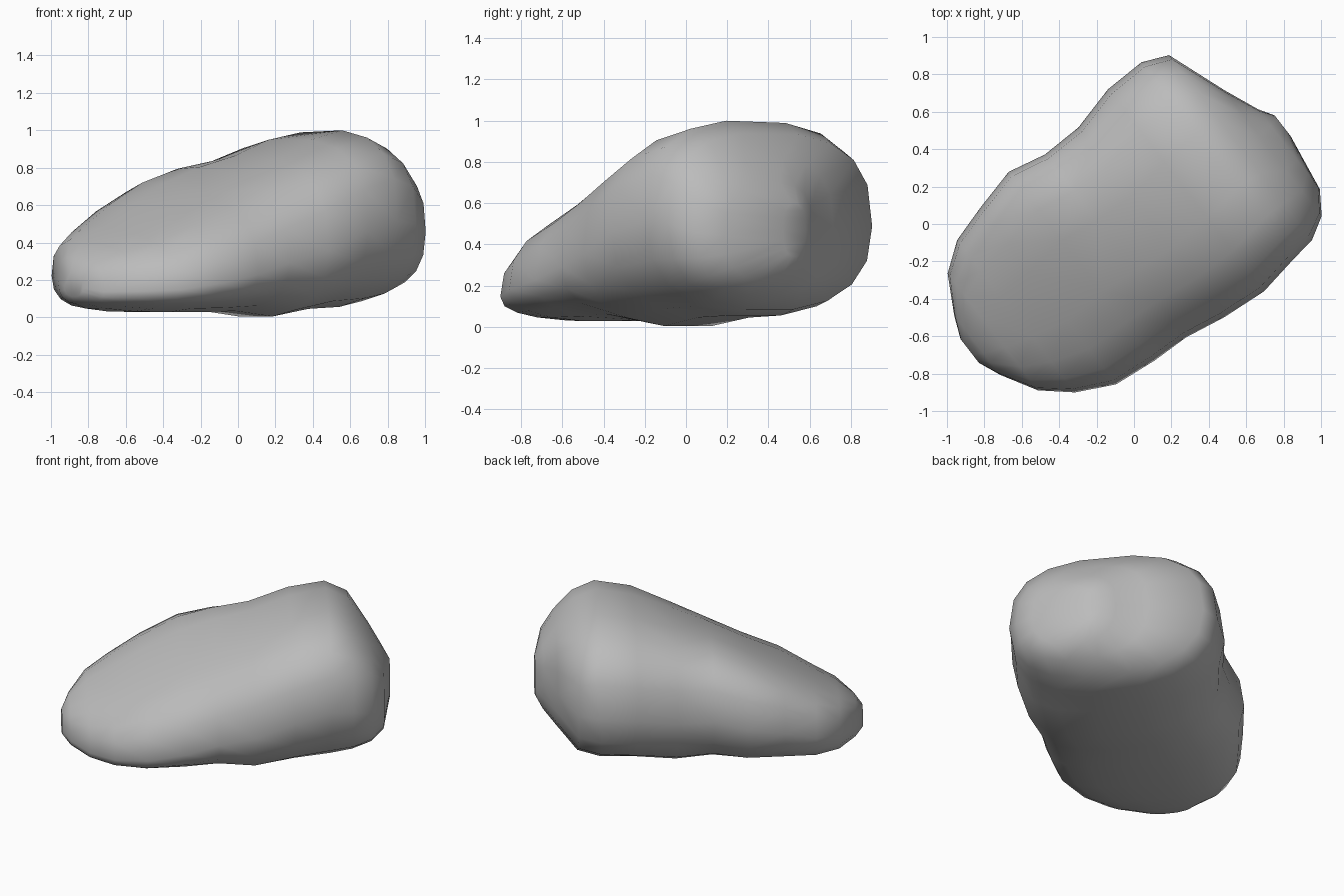
import bpy, bmesh, math
from mathutils import Vector, Matrix

cube = bpy.data.objects.get("Cube")
if cube:
    bpy.data.objects.remove(cube, do_unlink=True)

# Stone colour
grey = bpy.data.materials.new("stone_grey")
grey.use_nodes = True
colour = (0.5, 0.5, 0.5, 1)
grey.diffuse_color = colour
bsdf = next(n for n in grey.node_tree.nodes if n.type == 'BSDF_PRINCIPLED')
bsdf.inputs["Base Color"].default_value = colour
bsdf.inputs["Roughness"].default_value = 0.9

# Cross-sections along the boulder:
# position, right edge, left edge, underside, top, rise toward the left
SECTIONS = [
    (-1.11, -.08, .08, .11, .25, .01),
    (-1.06, -.20, .20, .07, .32, .04),
    (-.95, -.39, .40, .045, .40, .06),
    (-.80, -.52, .51, .03, .47, .08),
    (-.60, -.62, .57, .025, .585, .10),
    (-.36, -.645, .63, .025, .695, .11),
    (-.15, -.65, .585, .03, .785, .09),
    (.08, -.69, .59, .0, .86, .04),
    (.33, -.71, .655, .04, .955, .0),
    (.56, -.67, .66, .05, 1.0, -.02),
    (.70, -.65, .60, .08, .94, -.01),
    (.82, -.58, .27, .15, .81, .02),
    (.90, -.46, .08, .22, .70, .02),
    (.95, -.14, .0, .34, .60, .0),
]
SIDES = 18
TURN = Matrix.Rotation(math.atan2(.61, .79), 3, 'Z')


def power(value, exponent):
    return math.copysign(abs(value) ** (2 / exponent), value)


def ring(bm, u, low, high, bottom, top, tilt):
    """Rounded-box section whose top and waist lean to one side."""
    middle, half = (low + high) / 2, (high - low) / 2
    level = bottom + (top - bottom) * (.44 + .06 * u)
    verts = []
    for i in range(SIDES):
        a = math.tau * i / SIDES
        c, s = math.cos(a), math.sin(a)
        e = 2.7 if s > 0 else 2.4
        side = power(c, e)
        waist = level + tilt * side * .7
        reach = top + tilt * side - waist if s > 0 else waist - bottom
        point = Vector((u, middle + half * side, waist + power(s, e) * reach))
        verts.append(bm.verts.new(TURN @ point))
    return verts


# Boulder skin
bm = bmesh.new()
rings = [ring(bm, *s) for s in SECTIONS]
for a, b in zip(rings, rings[1:]):
    for i in range(SIDES):
        j = (i + 1) % SIDES
        bm.faces.new((a[i], a[j], b[j], b[i]))
bm.faces.new(rings[0])
bm.faces.new(rings[-1])
bmesh.ops.recalc_face_normals(bm, faces=bm.faces)
bmesh.ops.triangulate(bm, faces=bm.faces)
for f in bm.faces:
    f.smooth = True
mesh = bpy.data.meshes.new("boulder")
bm.to_mesh(mesh)
bm.free()
mesh.materials.append(grey)
boulder = bpy.data.objects.new("boulder", mesh)
bpy.context.collection.objects.link(boulder)
